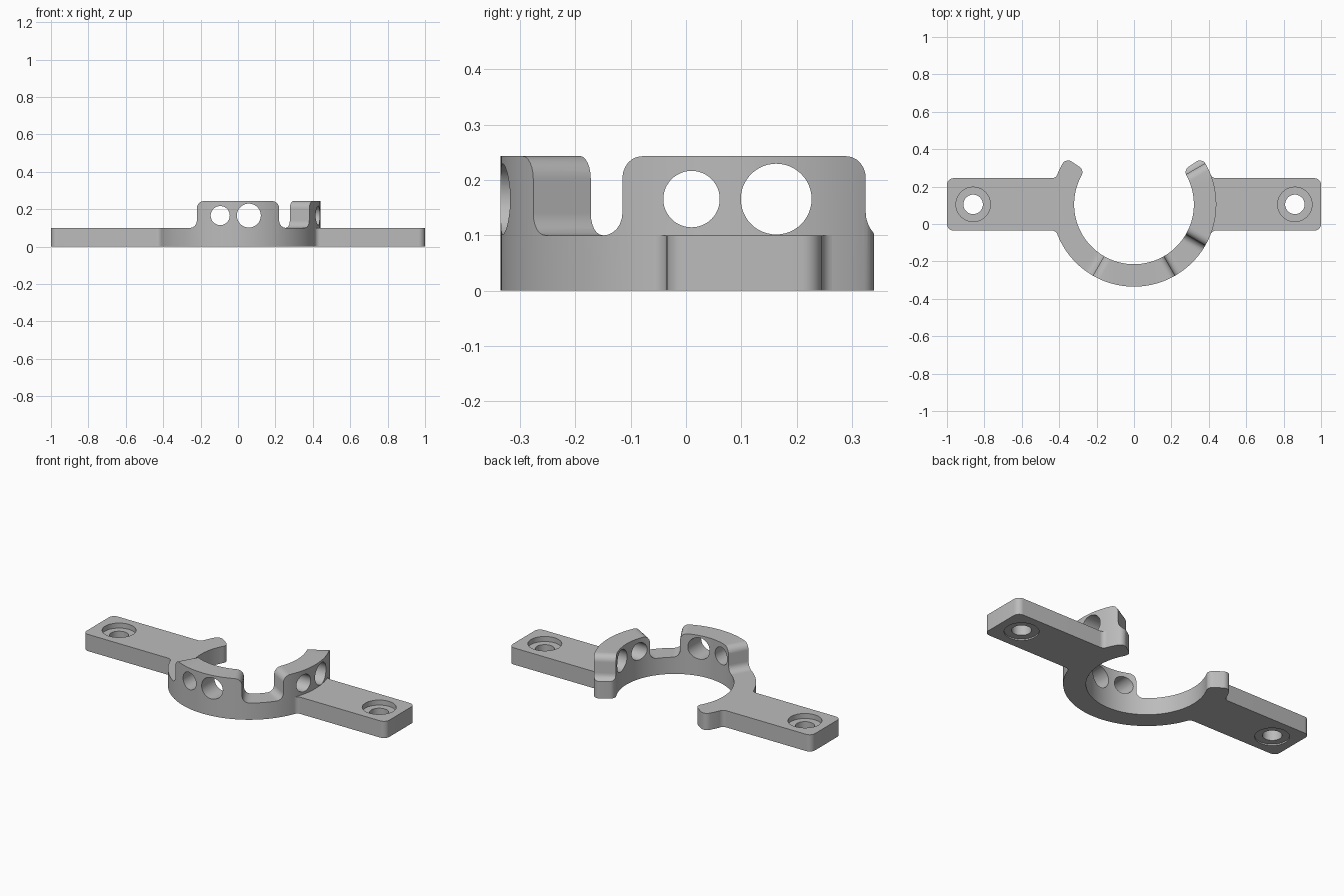
import bpy, bmesh
from math import sin, cos, asin, sqrt, radians, degrees, pi

if "Cube" in bpy.data.objects:
    bpy.data.objects.remove(bpy.data.objects["Cube"])

CY = 0.105                    # ring centre on y
R_OUT, R_IN = 0.44, 0.32      # ring radii
BASE, TOP = 0.1, 0.243        # plate height, wall height
TIP = 34.5                    # angle of the ring's open ends
HALF = 0.14                   # half depth of the plates

grey = bpy.data.materials.new("plain grey")
grey.use_nodes = True
grey.diffuse_color = (0.5, 0.5, 0.5, 1)
grey.node_tree.nodes["Principled BSDF"].inputs["Base Color"].default_value = (0.5, 0.5, 0.5, 1)


def arc(cx, cy, r, a0, a1, n):
    angles = [radians(a0 + (a1 - a0) * i / n) for i in range(n + 1)]
    return [(cx + r * cos(a), cy + r * sin(a)) for a in angles]


def finish(name, bm):
    bmesh.ops.remove_doubles(bm, verts=bm.verts, dist=1e-5)
    bmesh.ops.recalc_face_normals(bm, faces=bm.faces)
    mesh = bpy.data.meshes.new(name)
    bm.to_mesh(mesh)
    bm.free()
    mesh.materials.append(grey)
    obj = bpy.data.objects.new(name, mesh)
    bpy.context.collection.objects.link(obj)
    return obj


def extrude(name, outline, z0, z1):
    bm = bmesh.new()
    low = [bm.verts.new((x, y + CY, z0)) for x, y in outline]
    high = [bm.verts.new((x, y + CY, z1)) for x, y in outline]
    bm.faces.new(low)
    bm.faces.new(high)
    n = len(low)
    for i in range(n):
        j = (i + 1) % n
        bm.faces.new((low[i], low[j], high[j], high[i]))
    return finish(name, bm)


def combine(target, tool, operation):
    mod = target.modifiers.new("combine", "BOOLEAN")
    mod.operation, mod.solver, mod.object = operation, "EXACT", tool
    bpy.context.view_layer.objects.active = target
    bpy.ops.object.modifier_apply(modifier=mod.name)
    bpy.data.objects.remove(tool)


def slot_cutter(a0, a1, n):
    """Radial sector with a filleted floor and rounded upper lips."""
    f = 0.04
    steps = [radians(15 * i) for i in range(7)]
    levels = [(f, BASE - 0.0), *[(f - f * sin(t), BASE + f - f * cos(t)) for t in steps[1:]]]
    levels += [(f * cos(t) - f, TOP - f + f * sin(t)) for t in steps]
    levels.append((-f, TOP + 0.05))
    bm = bmesh.new()
    rows = []
    for off, z in levels:
        row = []
        for rad in (0.25, 0.6):
            d = degrees(asin(off / rad))
            row.append([bm.verts.new((x, y + CY, z)) for x, y in arc(0, 0, rad, a0 + d, a1 - d, n)])
        rows.append(row[0] + row[1][::-1])
    count = len(rows[0])
    for low, high in zip(rows, rows[1:]):
        for i in range(count):
            j = (i + 1) % count
            bm.faces.new((low[i], low[j], high[j], high[i]))
    for row in (rows[0], rows[-1]):
        for i in range(n):
            bm.faces.new((row[i], row[i + 1], row[count - 2 - i], row[count - 1 - i]))
    return finish("slot_cutter", bm)


def cylinder(r, depth, location, rotation=(0, 0, 0)):
    bpy.ops.mesh.primitive_cylinder_add(vertices=48, radius=r, depth=depth,
                                        location=location, rotation=rotation)
    obj = bpy.context.object
    obj.data.materials.append(grey)
    return obj


# Open clamp ring with rounded tips
k = 0.035
d_out = degrees(asin(k / (R_OUT - k)))
d_in = degrees(asin(k / (R_IN + k)))


def tip_corner(rad, ang, a0, a1):
    return arc(rad * cos(radians(ang)), rad * sin(radians(ang)), k, a0, a1, 8)


half = arc(0, 0, R_OUT, -90, TIP - d_out, 48)
half += tip_corner(R_OUT - k, TIP - d_out, TIP - d_out, TIP + 90)
half += tip_corner(R_IN + k, TIP - d_in, TIP + 90, TIP + 180 - d_in)
half += arc(0, 0, R_IN, TIP - d_in, -90, 48)
ring = extrude("clamp_bracket", half + [(-x, y) for x, y in reversed(half)], 0, TOP)

# Lower the ring beside the two standing walls
combine(ring, slot_cutter(300, 330, 12), "DIFFERENCE")
combine(ring, slot_cutter(30, 240, 72), "DIFFERENCE")

# One small and one large cross hole in each wall
for shift, r in ((-0.095, 0.051), (0.058, 0.064)):
    z = 0.1655
    combine(ring, cylinder(r, 0.6, (shift, CY - 0.4, z), (pi / 2, 0, 0)), "DIFFERENCE")
    combine(ring, cylinder(r, 0.6, (0.4, CY + shift, z), (0, pi / 2, 0)), "DIFFERENCE")

# Mounting plates with filleted roots and recessed screw holes
f, c = 0.03, 0.035
fx = sqrt((R_OUT + f) ** 2 - (HALF + f) ** 2)
root = degrees(asin((HALF + f) / (R_OUT + f)))
lower = arc(fx, -HALF - f, f, 180 - root, 90, 8)
lower += arc(1 - c, c - HALF, c, -90, 0, 8)
plate_half = arc(0, 0, 0.38, 0, -root, 8) + lower
for side in (1, -1):
    outline = plate_half + [(x, -y) for x, y in reversed(plate_half)][:-1]
    plate = extrude("plate", [(side * x, y) for x, y in outline], 0, BASE)
    hx = side * 0.86
    combine(plate, cylinder(0.052, 0.4, (hx, CY, 0.05)), "DIFFERENCE")
    combine(plate, cylinder(0.092, 0.1, (hx, CY, BASE + 0.02)), "DIFFERENCE")
    combine(plate, cylinder(0.092, 0.1, (hx, CY, -0.042)), "DIFFERENCE")
    combine(ring, plate, "UNION")

# Smooth curved faces, sharp edges
bpy.ops.object.select_all(action="DESELECT")
ring.select_set(True)
bpy.context.view_layer.objects.active = ring
bpy.ops.object.shade_smooth_by_angle(angle=radians(30))
